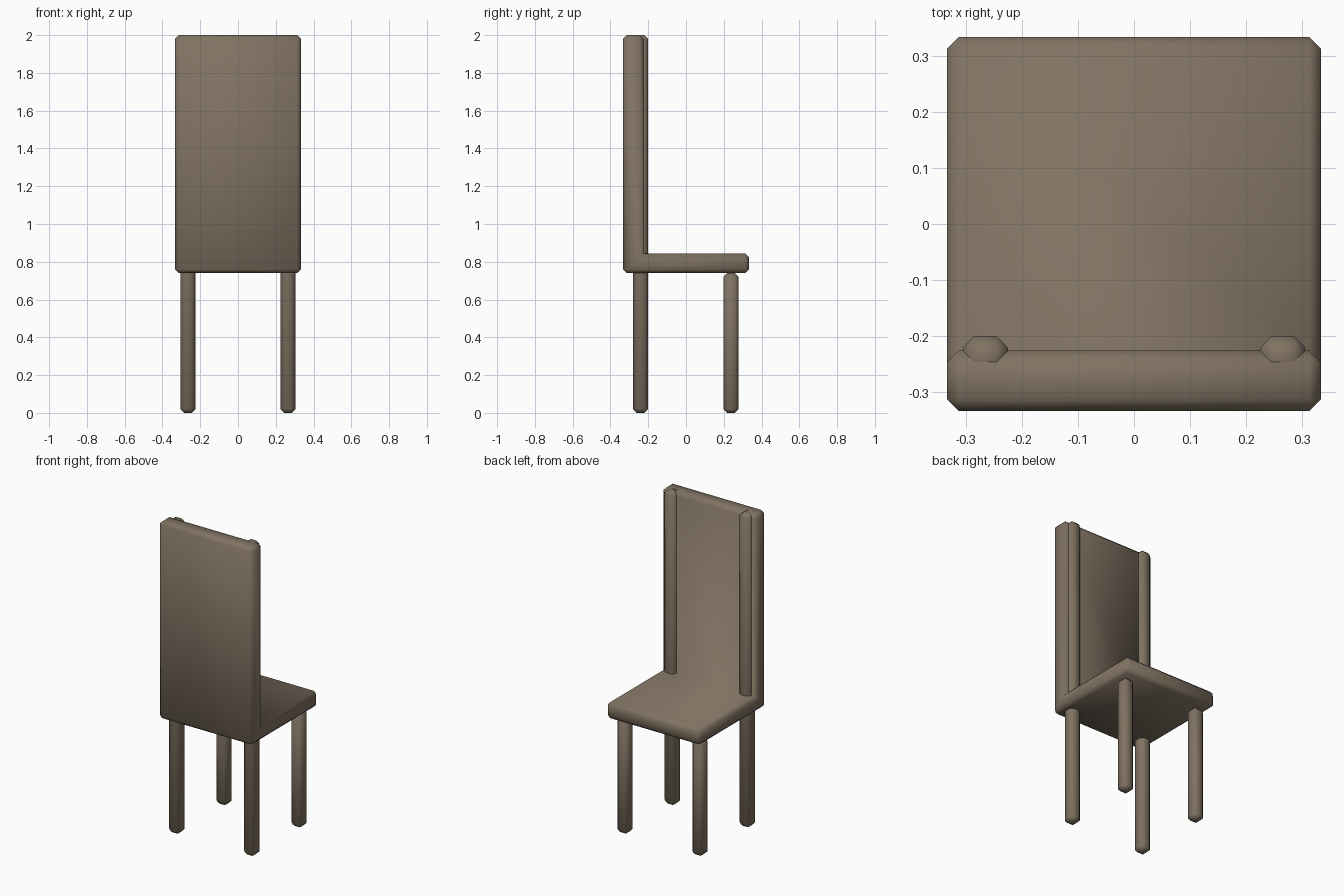
import bpy, bmesh

if "Cube" in bpy.data.objects:
    bpy.data.objects.remove(bpy.data.objects["Cube"])

wood = bpy.data.materials.new("brown wood")
wood.diffuse_color = (0.215, 0.17, 0.122, 1)
wood.use_nodes = True
wood.node_tree.nodes["Principled BSDF"].inputs["Base Color"].default_value = wood.diffuse_color
BEVEL = 0.02


def make_part(name, profile, x0, x1):
    """Extrude a y-z profile along x, chamfer its convex edges, shade smooth."""
    bm = bmesh.new()
    face = bm.faces.new([bm.verts.new((x0, y, z)) for y, z in profile])
    moved = bmesh.ops.extrude_face_region(bm, geom=[face])["geom"]
    bmesh.ops.translate(bm, vec=(x1 - x0, 0, 0),
                        verts=[g for g in moved if isinstance(g, bmesh.types.BMVert)])
    bmesh.ops.recalc_face_normals(bm, faces=bm.faces[:])
    bm.normal_update()
    convex = [e for e in bm.edges if e.calc_face_angle_signed() > 0.1]
    bmesh.ops.bevel(bm, geom=convex, offset=BEVEL, offset_type='OFFSET',
                    segments=1, profile=0.5, affect='EDGES')
    for f in bm.faces:
        f.smooth = True
    mesh = bpy.data.meshes.new(name)
    bm.to_mesh(mesh)
    bm.free()
    mesh.materials.append(wood)
    obj = bpy.data.objects.new(name, mesh)
    bpy.context.collection.objects.link(obj)


def make_leg(name, x, y, top):
    r = 0.04
    make_part(name, [(y - r, 0), (y + r, 0), (y + r, top), (y - r, top)], x - r, x + r)


# Seat and backrest in one L-shaped piece
H = 0.333
make_part("seat_and_back", [(-H, 0.74), (H, 0.74), (H, 0.845),
                            (-0.226, 0.845), (-0.226, 2.0), (-H, 2.0)], -H, H)

# Short legs under the seat, long posts running up the backrest
for side, x in (("left", -0.265), ("right", 0.265)):
    make_leg("short_leg_" + side, x, 0.238, 0.74)
    make_leg("back_post_" + side, x, -0.24, 2.0)
